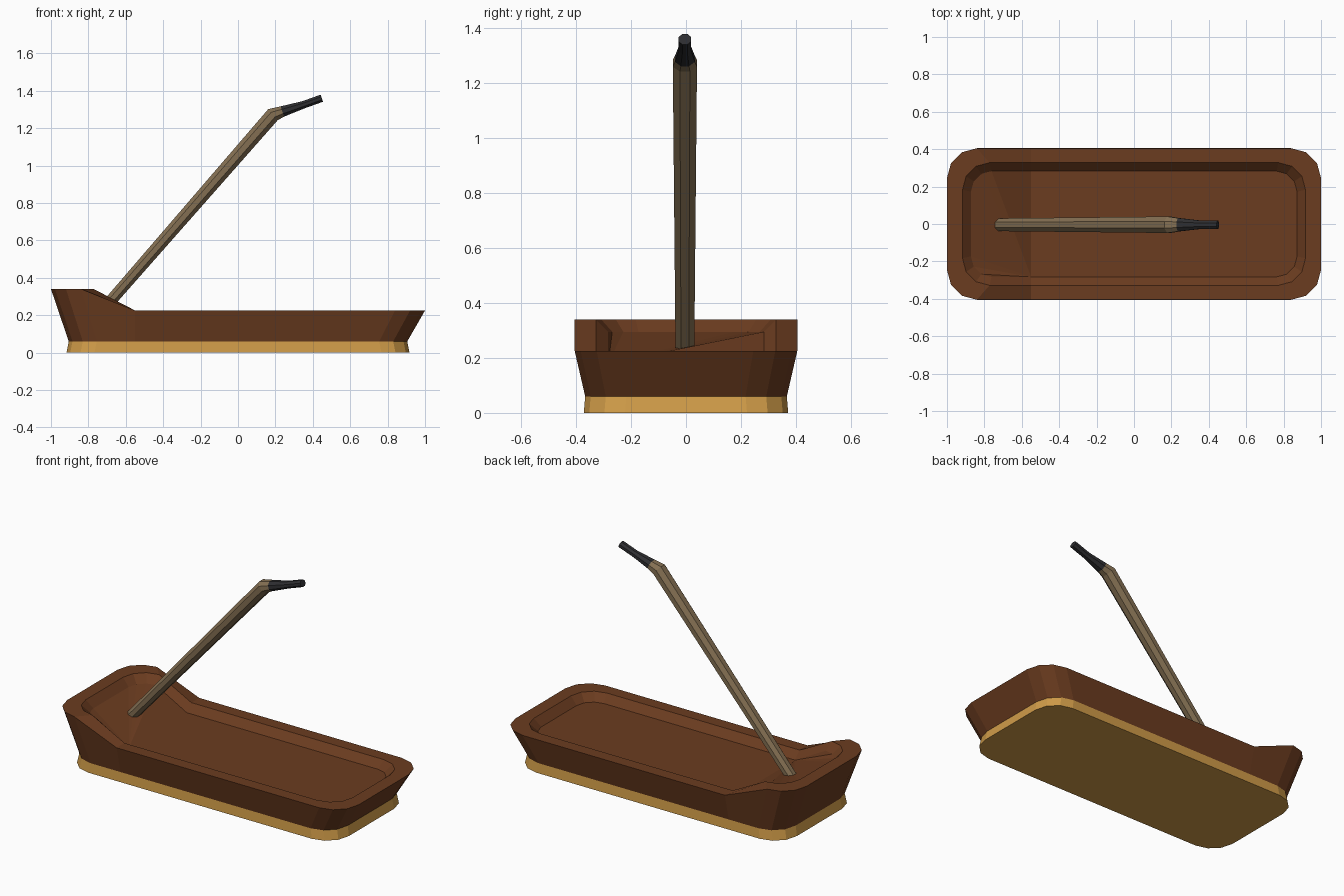
import bpy
from math import sin, cos, pi
from mathutils import Vector

if "Cube" in bpy.data.objects:
    bpy.data.objects.remove(bpy.data.objects["Cube"])

LOW_X = -0.55      # where the raised end meets the low rim


def mat(name, rgb):
    m = bpy.data.materials.new(name)
    m.diffuse_color = (*rgb, 1)
    m.use_nodes = True
    m.node_tree.nodes["Principled BSDF"].inputs["Base Color"].default_value = m.diffuse_color
    return m


def make(name, verts, faces, material):
    me = bpy.data.meshes.new(name)
    me.from_pydata(verts, [], faces)
    me.validate()
    me.materials.append(material)
    ob = bpy.data.objects.new(name, me)
    bpy.context.collection.objects.link(ob)
    return ob


def outline(hx, hy, r, z_low, z_high):
    """Rounded rectangle, counter-clockwise, with an extra vertex on each long side."""
    pts = []
    for sx, sy, a0 in ((1, 1, 0), (-1, 1, pi / 2), (-1, -1, pi), (1, -1, 1.5 * pi)):
        if (sx, sy) == (-1, 1):
            pts.append((LOW_X, hy, z_low))
        for i in range(4):
            a = a0 + i * pi / 6
            pts.append((sx * (hx - r) + r * cos(a), sy * (hy - r) + r * sin(a),
                        z_high if sx < 0 else z_low))
        if (sx, sy) == (-1, -1):
            pts.append((LOW_X, -hy, z_low))
    return pts


def bridge(rings):
    n = len(rings[0])
    verts = [p for r in rings for p in r]
    faces = [(k * n + i, k * n + (i + 1) % n, (k + 1) * n + (i + 1) % n, (k + 1) * n + i)
             for k in range(len(rings) - 1) for i in range(n)]
    return verts, faces, n


brown = mat("brown", (0.147, 0.045, 0.014))
tan = mat("tan", (0.63, 0.33, 0.065))
wood = mat("wood", (0.23, 0.16, 0.085))
dark = mat("dark", (0.027, 0.027, 0.03))

# Sole
v, f, n = bridge([outline(0.917, 0.372, 0.15, 0, 0), outline(0.905, 0.367, 0.15, 0.06, 0.06)])
f += [tuple(range(n - 1, -1, -1)), tuple(range(n, 2 * n))]
make("sole", v, f, tan)

# Tray body: outer wall, rim, inner wall, floor
v, f, n = bridge([outline(0.905, 0.367, 0.15, 0.06, 0.06),
                  outline(1.0, 0.405, 0.16, 0.225, 0.34),
                  outline(0.917, 0.328, 0.145, 0.225, 0.34),
                  outline(0.872, 0.283, 0.11, 0.18, 0.295)])
f.append(tuple(range(n - 1, -1, -1)))
b = 3 * n
lo_back, lo_front = 4, 13                      # indices of the extra side vertices
f.append(tuple(b + i for i in [0, 1, 2, 3, lo_back, lo_front, 14, 15, 16, 17]))
f += [(b + lo_front, b + i, b + i + 1) for i in range(lo_back, lo_front - 1)]
make("tray_body", v, f, brown)


def rod(name, stations, material):
    """Octagonal rod; stations are (x, z, axis direction, y half width, thickness)."""
    rings = []
    for x, z, d, wy, wt in stations:
        d = Vector((d[0], 0, d[1])).normalized()
        up = Vector((-d.z, 0, d.x))
        k = 1 / cos(pi / 8)
        rings.append([Vector((x, -0.004, z)) + up * (wt * k * sin(a))
                      - Vector((0, wy * k * cos(a), 0))
                      for a in ((i + 0.5) * pi / 4 for i in range(8))])
    v, f, n = bridge(rings)
    f += [tuple(range(n - 1, -1, -1)), tuple(range(len(v) - n, len(v)))]
    ob = make(name, v, f, material)
    import bmesh
    bm = bmesh.new()
    bm.from_mesh(ob.data)
    bmesh.ops.recalc_face_normals(bm, faces=bm.faces)
    bm.to_mesh(ob.data)
    bm.free()


# Bent handle and its dark tip
shaft, bend, tip = (0.915, 1.052), (0.83, 0.7), (0.21, 0.073)
rod("handle", [(-0.73, 0.22, shaft, 0.034, 0.03),
               (0.187, 1.272, bend, 0.044, 0.039),
               (0.237, 1.289, tip, 0.036, 0.029)], wood)
rod("handle_tip", [(0.237, 1.289, tip, 0.036, 0.029),
                   (0.35, 1.325, tip, 0.023, 0.02),
                   (0.448, 1.36, tip, 0.023, 0.02)], dark)
